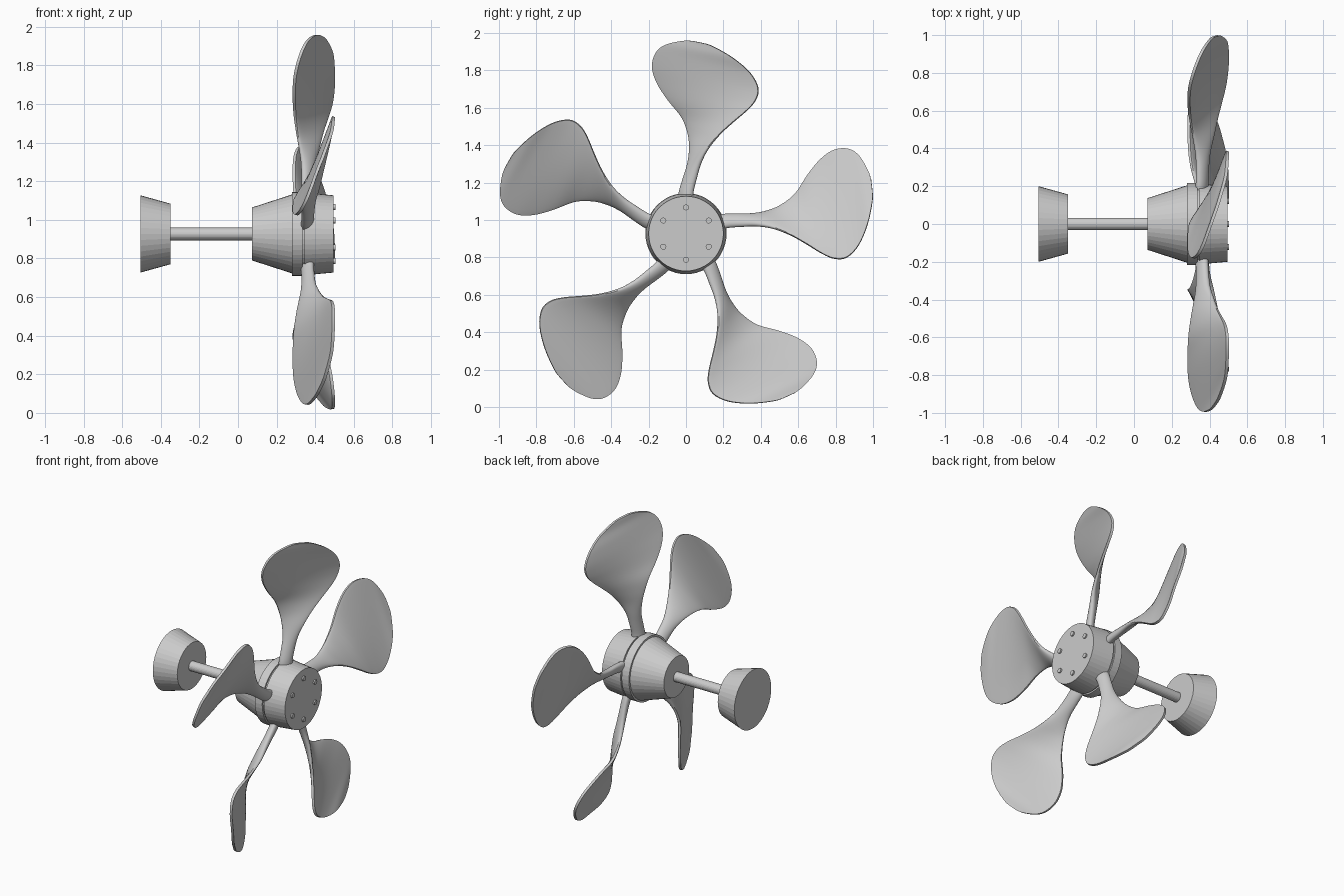
import bpy, bmesh, math
from mathutils import Vector, Matrix

if "Cube" in bpy.data.objects:
    bpy.data.objects.remove(bpy.data.objects["Cube"])

CZ = 0.927                      # height of the shaft axis
grey = bpy.data.materials.new("light_grey")
grey.diffuse_color = (0.6, 0.6, 0.6, 1)
grey.use_nodes = True
grey.node_tree.nodes["Principled BSDF"].inputs["Base Color"].default_value = grey.diffuse_color


def finish(name, bm):
    bmesh.ops.recalc_face_normals(bm, faces=bm.faces)
    me = bpy.data.meshes.new(name)
    bm.to_mesh(me)
    bm.free()
    me.materials.append(grey)
    ob = bpy.data.objects.new(name, me)
    bpy.context.collection.objects.link(ob)
    return ob


def lathe(name, profile, sides, y=0.0, z=CZ):
    """Turn (x, radius) points around an axis parallel to x; ends are capped."""
    bm = bmesh.new()
    rings = []
    for x, r in profile:
        rings.append([bm.verts.new((x, y + r * math.sin(a), z + r * math.cos(a)))
                      for a in (math.tau * i / sides for i in range(sides))])
    for a, b in zip(rings, rings[1:]):
        for i in range(sides):
            j = (i + 1) % sides
            bm.faces.new((a[i], a[j], b[j], b[i]))
    bm.faces.new(rings[0])
    bm.faces.new(rings[-1])
    return finish(name, bm)


# Shaft, rear stopper and hub
lathe("rear_stopper", [(-0.505, 0.2), (-0.35, 0.157)], 40)
lathe("shaft", [(-0.37, 0.033), (0.1, 0.033)], 24)
lathe("hub_cone", [(0.072, 0.137), (0.285, 0.206)], 40)
lathe("hub_collar", [(0.28, 0.217), (0.335, 0.217)], 48)
lathe("hub_groove", [(0.33, 0.206), (0.35, 0.206)], 48)
lathe("hub_cap", [(0.345, 0.214), (0.495, 0.2)], 48)

# Six bolts on the hub cap
for i in range(6):
    a = math.tau * i / 6
    lathe("cap_bolt", [(0.48, 0.016), (0.504, 0.016)], 12,
          0.14 * math.sin(a), CZ + 0.14 * math.cos(a))

# Blade sections: trailing edge (x, y, r), leading edge (x, y, r), thickness, rim
SECTIONS = [
    ((.330, -.040, .16), (.385, .036, .16), .055, 0),
    ((.335, -.036, .22), (.385, .037, .22), .055, 0),
    ((.335, -.016, .29), (.390, .053, .29), .052, 0),
    ((.330, .010, .37), (.400, .075, .37), .048, .003),
    ((.318, .020, .45), (.420, .115, .45), .040, .008),
    ((.305, .013, .53), (.440, .180, .53), .032, .012),
    ((.294, -.020, .62), (.460, .250, .595), .027, .015),
    ((.290, -.096, .715), (.480, .326, .66), .024, .016),
    ((.294, -.155, .807), (.490, .372, .715), .022, .016),
    ((.312, -.180, .893), (.495, .385, .78), .020, .016),
    ((.340, -.160, .968), (.494, .342, .86), .018, .016),
    ((.368, -.107, 1.01), (.485, .250, .94), .017, .016),
    ((.400, -.020, 1.03), (.455, .140, 1.003), .016, .016),
    ((.418, .030, 1.031), (.438, .085, 1.02), .016, .016),
]
STEPS, ACROSS = 4, 14


def spline(p, i, t):
    """Catmull-Rom between p[i] and p[i + 1]."""
    a, b, c, d = (p[min(max(i + k, 0), len(p) - 1)] for k in (-1, 0, 1, 2))
    return (b * 2 + (c - a) * t + (a * 2 - b * 5 + c * 4 - d) * t * t
            + (b * 3 - a - c * 3 + d) * t ** 3) * 0.5


def make_blade(name, angle):
    tracks = [[Vector(s[0]) for s in SECTIONS], [Vector(s[1]) for s in SECTIONS],
              [Vector((s[2], s[3], 0)) for s in SECTIONS]]
    bm = bmesh.new()
    loops = []
    n = len(SECTIONS) - 1
    for k in range(n * STEPS + 1):
        i = min(k // STEPS, n - 1)
        t = k / STEPS - i
        lo, hi, th = (spline(p, i, t) for p in tracks)
        span = Vector((0, 0, 1))
        nor = (hi - lo).cross(span).normalized()
        front, back = [], []
        for j in range(ACROSS + 1):
            c = -math.cos(math.pi * j / ACROSS)
            bulge = math.sqrt(max(0, 1 - c * c))
            half = max(0.5 * (th.y + (th.x - th.y) * bulge), 0.0008)
            mid = lo.lerp(hi, (c + 1) / 2)
            front.append(bm.verts.new(mid + nor * half))
            back.append(bm.verts.new(mid - nor * half))
        loops.append(front + back[::-1])
    m = len(loops[0])
    for a, b in zip(loops, loops[1:]):
        for i in range(m):
            j = (i + 1) % m
            bm.faces.new((a[i], a[j], b[j], b[i]))
    bm.faces.new(loops[0])
    bm.faces.new(loops[-1])
    bm.transform(Matrix.Translation((0, 0, CZ)) @ Matrix.Rotation(angle, 4, 'X'))
    ob = finish(name, bm)
    bpy.ops.object.select_all(action='DESELECT')
    ob.select_set(True)
    bpy.context.view_layer.objects.active = ob
    bpy.ops.object.shade_smooth_by_angle(angle=math.radians(35))


# Five pitched blades
for i in range(5):
    make_blade("blade", math.tau * i / 5)
